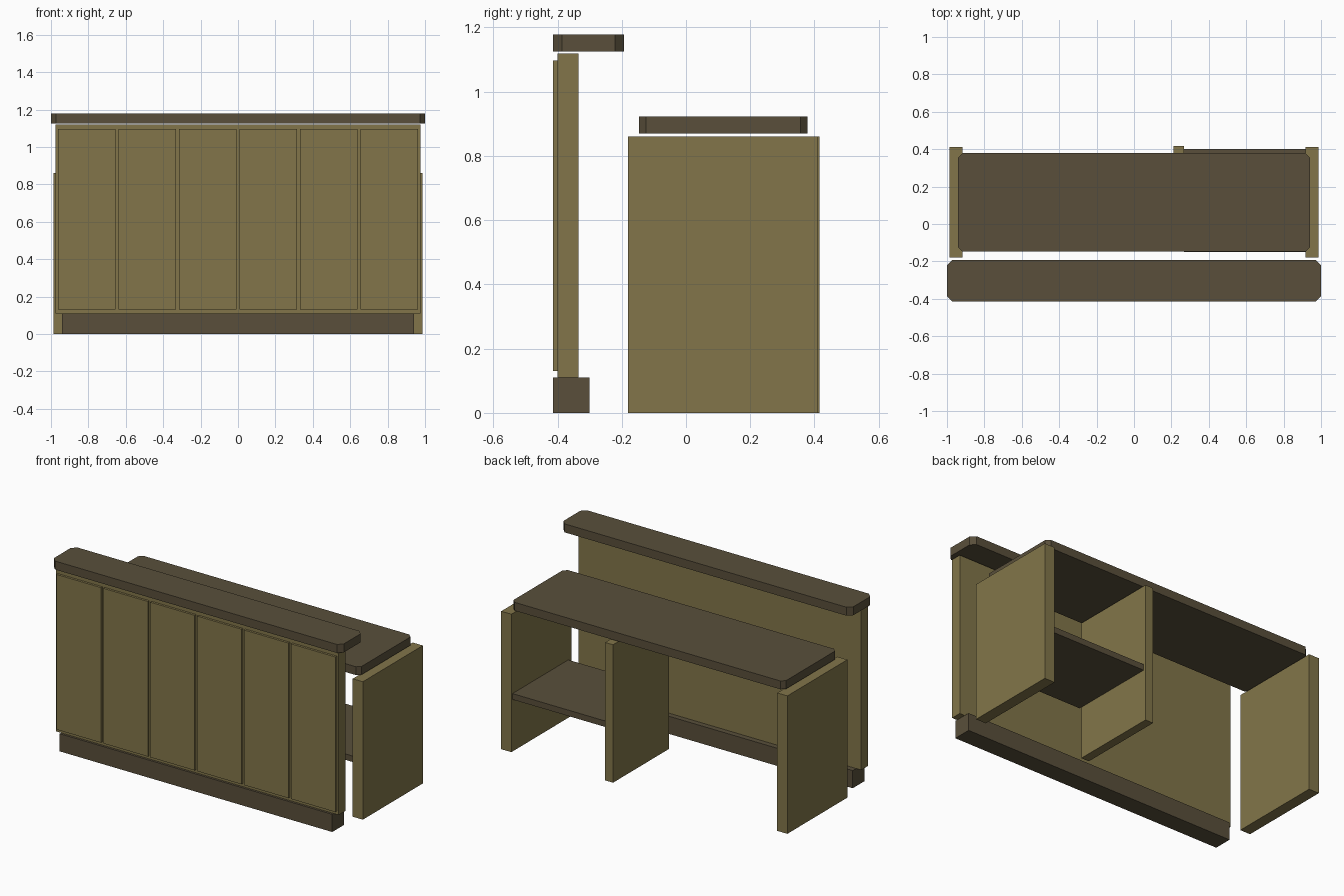
import bpy, bmesh

if "Cube" in bpy.data.objects:
    bpy.data.objects.remove(bpy.data.objects["Cube"])


def material(name, color):
    m = bpy.data.materials.new(name)
    m.diffuse_color = (*color, 1)
    m.use_nodes = True
    m.node_tree.nodes["Principled BSDF"].inputs["Base Color"].default_value = m.diffuse_color
    return m


wood = material("light_wood", (0.223, 0.179, 0.068))
dark = material("dark_wood", (0.100, 0.078, 0.043))


def box(name, x, y, z, mat, cut=0):
    """Box from axis ranges; cut chamfers its vertical corners."""
    bm = bmesh.new()
    bmesh.ops.create_cube(bm, size=1)
    for v in bm.verts:
        v.co = [(r[0] + r[1]) / 2 + c * (r[1] - r[0]) for c, r in zip(v.co, (x, y, z))]
    if cut:
        upright = [e for e in bm.edges
                   if abs(e.verts[0].co.z - e.verts[1].co.z) > 1e-4]
        bmesh.ops.bevel(bm, geom=upright, offset=cut, offset_type='OFFSET',
                        segments=1, affect='EDGES')
    mesh = bpy.data.meshes.new(name)
    bm.to_mesh(mesh)
    bm.free()
    mesh.materials.append(mat)
    ob = bpy.data.objects.new(name, mesh)
    bpy.context.collection.objects.link(ob)
    return ob


# Customer side: plinth, front wall and raised counter
box("plinth", (-0.94, 0.94), (-0.414, -0.30), (0, 0.11), dark)
box("front_wall", (-0.975, 0.975), (-0.40, -0.334), (0.11, 1.119), wood)
box("upper_counter", (-1, 1), (-0.414, -0.193), (1.125, 1.178), dark, 0.028)

# Six raised slats on the front wall
for i in range(6):
    x0 = -0.963 + i * 0.3235
    box(f"front_slat_{i + 1}", (x0, x0 + 0.307), (-0.414, -0.40), (0.13, 1.097), wood)

# Staff side: desk top on two end panels and a divider
box("desk_top", (-0.94, 0.94), (-0.147, 0.379), (0.87, 0.922), dark, 0.023)
for side, s in (("left", -1), ("right", 1)):
    box(f"{side}_end_panel", sorted((s * 0.917, s * 0.987)), (-0.18, 0.411), (0, 0.86), wood)
box("divider", (0.212, 0.266), (-0.135, 0.416), (0, 0.86), wood)

# Shelf between divider and right end panel
box("shelf", (0.266, 0.917), (-0.15, 0.40), (0.324, 0.361), dark)
